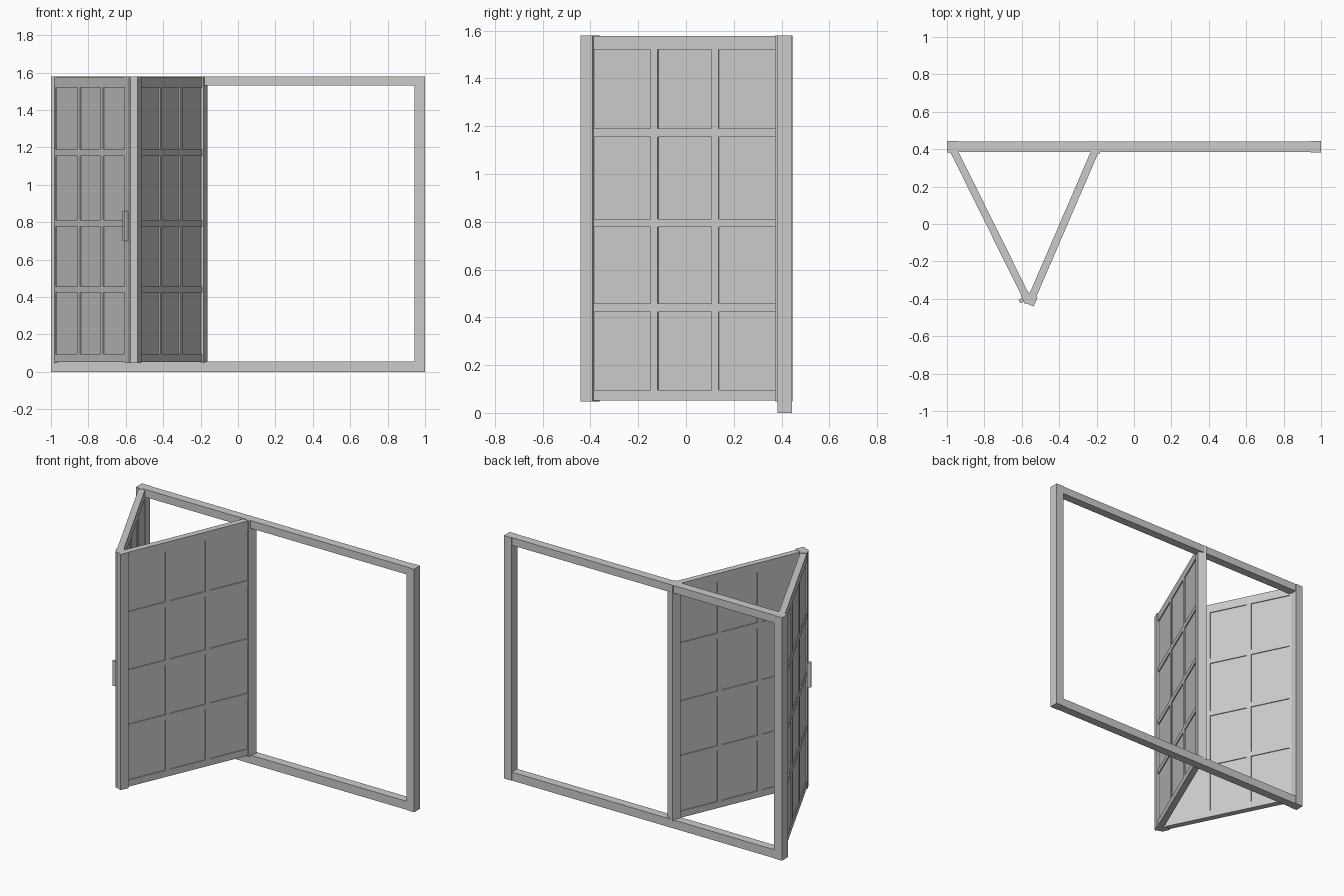
import bpy, math
from mathutils import Vector, Matrix

if "Cube" in bpy.data.objects:
    bpy.data.objects.remove(bpy.data.objects["Cube"])


def box(name, lo, hi, matrix=Matrix.Identity(4)):
    lo, hi = Vector(lo), Vector(hi)
    bpy.ops.mesh.primitive_cube_add(size=1)
    ob = bpy.context.object
    ob.name = name
    ob.data.transform(Matrix.Translation((lo + hi) / 2) @ Matrix.Diagonal((*(hi - lo), 1)))
    ob.matrix_world = matrix
    return ob


W = 0.055      # timber width
TOP = 1.58

# Fixed outer frame
for side, x in (("left", -1), ("right", 1 - W)):
    box(f"frame_post_{side}", (x, 0.382, 0), (x + W, 0.443, TOP))
box("frame_sill", (-1 + W, 0.385, 0), (1 - W, 0.44, W))
box("frame_head", (-1 + W, 0.385, 1.53), (1 - W, 0.44, TOP))


def leaf(name, start, end, stiles):
    """Folding leaf: local x runs start to end, local y is thickness."""
    d = Vector(end) - Vector(start)
    length = d.length
    m = Matrix.Translation((*start, 0)) @ Matrix.Rotation(math.atan2(d.y, d.x), 4, 'Z')
    a, b = W / 2, length - W / 2
    t = 0.02
    # Pane
    box(name + "_pane", (a, -0.014, 0.07), (b, 0.014, 1.56), m)
    # Horizontal rails and glazing bars
    for i, (z0, z1) in enumerate(((0.052, 0.095), (0.423, 0.457), (0.778, 0.812),
                                  (1.155, 1.19), (1.52, 1.577))):
        box(f"{name}_rail_{i}", (a, -t, z0), (b, t, z1), m)
    # Vertical glazing bars
    for i in (1, 2):
        x = a + (b - a) * i / 3
        box(f"{name}_bar_{i}", (x - 0.016, -t, 0.09), (x + 0.016, t, 1.53), m)
    # End stiles
    for x, th, label in ((0, stiles[0], "back"), (length, stiles[1], "front")):
        box(f"{name}_stile_{label}", (x - W / 2, -th / 2, 0.047), (x + W / 2, th / 2, TOP), m)
    return m, length


leaf("right_leaf", (-0.2, 0.409), (-0.551, -0.405), (W, W))
m, length = leaf("left_leaf", (-0.97, 0.405), (-0.574, -0.394), (0.04, 0.046))

# Pull handle on the outer face of the left leaf
box("pull_handle", (length - 0.01, -0.043, 0.70), (length + 0.012, -0.02, 0.86), m)
